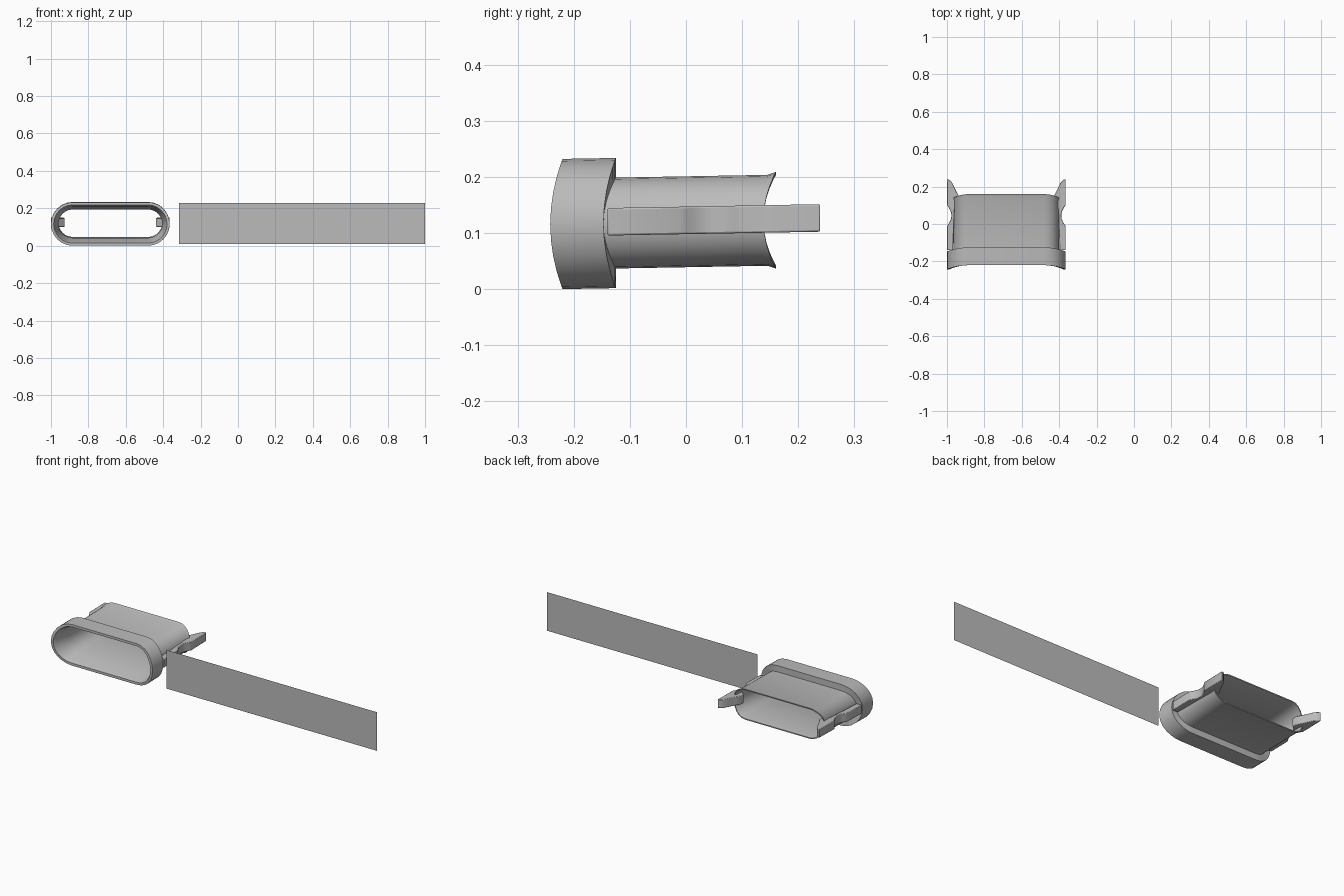
import bpy, bmesh, math

old = bpy.data.objects.get("Cube")
if old:
    bpy.data.objects.remove(old, do_unlink=True)

grey = bpy.data.materials.new("neutral_grey")
grey.use_nodes = True
grey.diffuse_color = (0.5, 0.5, 0.5, 1)
grey.node_tree.nodes["Principled BSDF"].inputs["Base Color"].default_value = (0.5, 0.5, 0.5, 1)

CX, CZ = -0.6825, 0.116      # sleeve axis
HALF_W, HALF_H = 0.3175, 0.116


def tilt(y, z):
    """The sleeve rises slightly towards the back."""
    return z + 0.018 * (y + 0.22)


def finish(name, bm, angle=35):
    bmesh.ops.recalc_face_normals(bm, faces=bm.faces)
    mesh = bpy.data.meshes.new(name)
    bm.to_mesh(mesh)
    bm.free()
    mesh.materials.append(grey)
    obj = bpy.data.objects.new(name, mesh)
    bpy.context.collection.objects.link(obj)
    bpy.ops.object.select_all(action='DESELECT')
    obj.select_set(True)
    bpy.context.view_layer.objects.active = obj
    bpy.ops.object.shade_smooth_by_angle(angle=math.radians(angle))
    return obj


def oval_ring(bm, inset, y, steps=12):
    """Rounded slot outline whose ends sweep forward."""
    r = HALF_H - inset
    flat = HALF_W - HALF_H
    verts = []
    for side in (1, -1):
        for i in range(steps + 1):
            a = math.pi * i / steps
            bow = math.sin(a)
            yy = y - 0.022 * bow * bow
            x = CX + side * (flat + r * bow)
            verts.append(bm.verts.new((x, yy, tilt(yy, CZ + side * r * math.cos(a)))))
    return verts


# Sleeve: collar, thin tube with flared rear lip, and funnel mouth
profile = [(0, -0.22), (0, -0.125), (0.035, -0.125), (0.035, 0.145),
           (0.030, 0.16), (0.036, 0.16), (0.040, 0.145), (0.040, -0.12),
           (0.030, -0.15), (0.022, -0.20), (0.014, -0.22)]
bm = bmesh.new()
rings = [oval_ring(bm, *p) for p in profile]
for a, b in zip(rings, rings[1:] + rings[:1]):
    for i in range(len(a)):
        j = (i + 1) % len(a)
        bm.faces.new((a[i], a[j], b[j], b[i]))
finish("sleeve", bm)


# Side clips: bar with a scooped thumb grip and a rounded prong
def clip(name, side):
    outline = [(0.285, -0.14), (0.3175, -0.14), (0.3175, -0.013)]
    for i in range(1, 8):
        t = i / 8
        outline.append((0.3175 - 0.024 * math.sin(math.pi * t), -0.013 + 0.116 * t))
    outline += [(0.3175, 0.103), (0.3175, 0.24), (0.305, 0.236), (0.29, 0.222),
                (0.275, 0.19), (0.26, 0.16), (0.245, 0.135), (0.245, 0.11),
                (0.278, 0.08)]
    bm = bmesh.new()
    low, high = ([bm.verts.new((CX + side * x, y, tilt(y, z))) for x, y in outline]
                 for z in (0.094, 0.143))
    bm.faces.new(low)
    bm.faces.new(high)
    for i in range(len(low)):
        j = (i + 1) % len(low)
        bm.faces.new((low[i], low[j], high[j], high[i]))
    obj = finish(name, bm)
    bevel = obj.modifiers.new("soft_edges", 'BEVEL')
    bevel.width = 0.003
    bevel.segments = 2
    bevel.angle_limit = math.radians(50)


clip("left_clip", 1)
clip("right_clip", -1)

# Flat strip beside the sleeve
bm = bmesh.new()
bm.faces.new([bm.verts.new((x, -0.188, z)) for x, z in
              ((-0.315, 0.01), (1, 0.01), (1, 0.228), (-0.315, 0.228))])
finish("flat_strip", bm)
